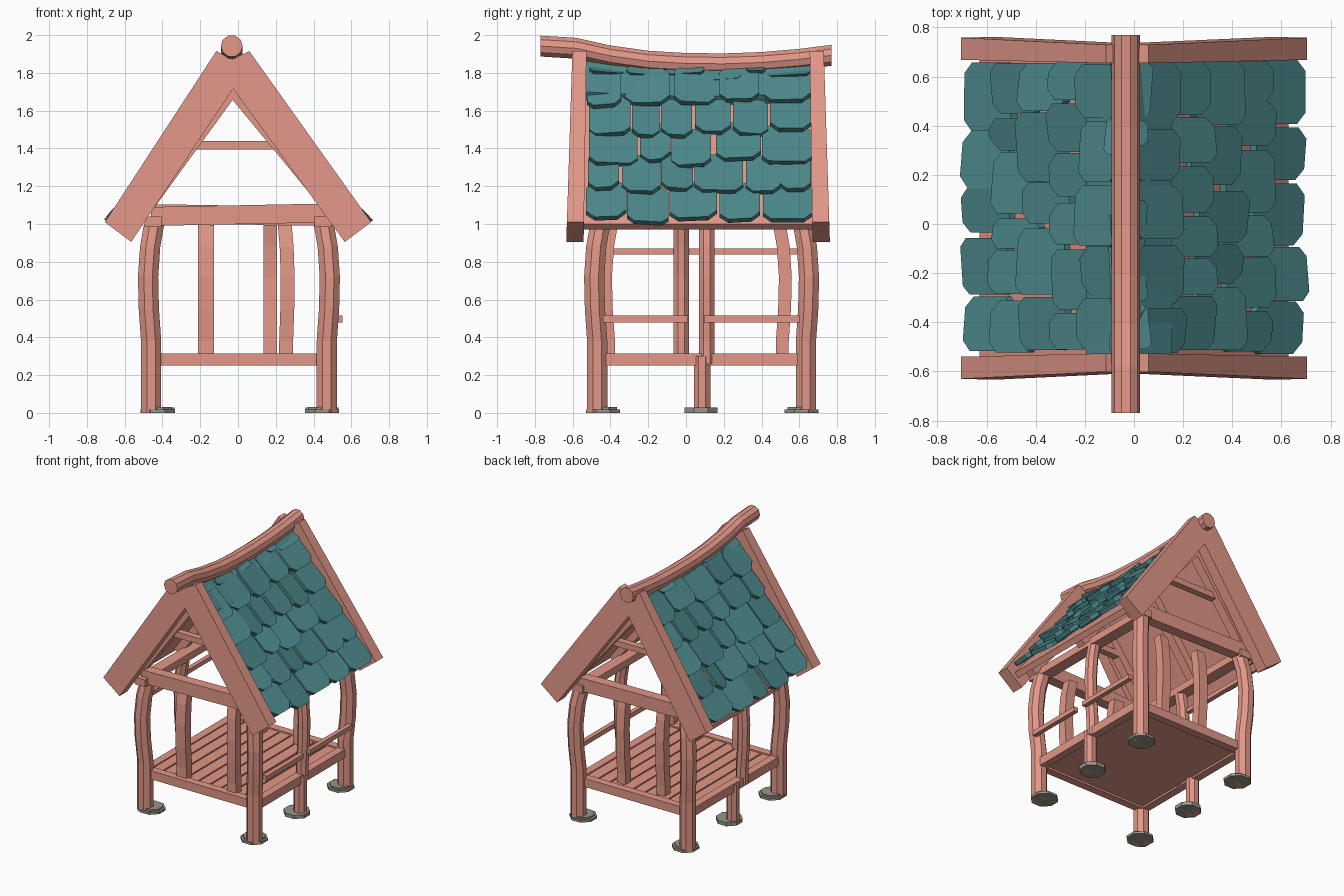
import bpy, bmesh, math, random
from mathutils import Vector

random.seed(4)
if bpy.data.objects.get("Cube"):
    bpy.data.objects.remove(bpy.data.objects["Cube"], do_unlink=True)


def material(name, rgb):
    m = bpy.data.materials.new(name)
    m.use_nodes = True
    m.diffuse_color = (*rgb, 1)
    m.node_tree.nodes["Principled BSDF"].inputs["Base Color"].default_value = (*rgb, 1)
    return m


WOOD = material("rosy wood", (0.76, 0.31, 0.245))
TEAL = material("teal shingle", (0.075, 0.255, 0.265))
STONE = material("grey stone", (0.32, 0.3, 0.24))


def part(name, mat, *lofts):
    """One object from lofts; each loft is a list of matching point rings."""
    bm = bmesh.new()
    for rings in lofts:
        vs = [[bm.verts.new(p) for p in ring] for ring in rings]
        n = len(vs[0])
        for a, b in zip(vs, vs[1:]):
            for i in range(n):
                j = (i + 1) % n
                bm.faces.new((a[i], a[j], b[j], b[i]))
        bm.faces.new(vs[0][::-1])
        bm.faces.new(vs[-1])
    bmesh.ops.recalc_face_normals(bm, faces=bm.faces)
    me = bpy.data.meshes.new(name)
    bm.to_mesh(me)
    bm.free()
    me.materials.append(mat)
    bpy.context.collection.objects.link(bpy.data.objects.new(name, me))


def box(x0, x1, y0, y1, z0, z1):
    return [[(x0, y0, z), (x1, y0, z), (x1, y1, z), (x0, y1, z)] for z in (z0, z1)]


def bar(a, b, w, h):
    """Straight bar between two points, w wide and h tall."""
    a, b = Vector(a), Vector(b)
    side = (b - a).cross(Vector((0, 0, 1))).normalized() * w / 2
    up = side.cross(b - a).normalized() * h / 2
    return [[p + side + up, p - side + up, p - side - up, p + side - up] for p in (a, b)]


def column(path, rx, ry, n):
    """Upright loft of n-gons centred on the path points."""
    turn = math.pi / n
    return [[(x + rx * math.cos(turn + i * math.tau / n),
              y + ry * math.sin(turn + i * math.tau / n), z) for i in range(n)]
            for x, y, z in path]


# Bowed corner posts, and the stones below them
BOW = ((0, 0), (0.38, 0), (0.55, 0.012), (0.72, 0.016), (0.88, 0.005), (0.995, -0.015))
XL, XR, YF, YB = -0.46, 0.47, -0.47, 0.635
for px, sx, xn, stone_x in ((XL, -1, "right", -0.425), (XR, 1, "left", 0.445)):
    for py, sy, yn, stone_y in ((YF, -1, "front", -0.44), (YB, 1, "back", 0.612)):
        path = [(px + sx * o, py + sy * o, z) for z, o in BOW]
        part(f"{yn}_{xn}_post", WOOD, column(path, 0.058, 0.058, 8))
        part(f"{yn}_{xn}_stone", STONE,
             column([(stone_x, stone_y, z) for z in (0, 0.018)], 0.098, 0.098, 8),
             column([(stone_x, stone_y, z) for z in (0.018, 0.03)], 0.08, 0.08, 8))
    part(f"{xn}_middle_stone", STONE, column([(stone_x, 0.08, 0), (stone_x, 0.08, 0.028)], 0.095, 0.095, 8))
    part(f"{xn}_middle_stub", WOOD, column([(px, 0.085, 0), (px, 0.085, 0.3)], 0.047, 0.047, 8))

# Middle wall posts
for name, x, y in (("left_middle_post", XR, 0.11), ("right_middle_post", XL, -0.025)):
    s = 1 if x > 0 else -1
    path = [(x, y, 0.26)] + [(x + s * o, y, z) for z, o in BOW[1:]]
    part(name, WOOD, column(path, 0.045, 0.045, 8))

# Bowed gable balusters
for name, x, y, s, w in (("front_baluster_a", -0.17, -0.41, -1, 0.06), ("front_baluster_b", 0.255, -0.41, -1, 0.052),
                         ("back_baluster_a", -0.165, 0.51, 1, 0.052), ("back_baluster_b", 0.17, 0.51, 1, 0.05)):
    lean = 0.5 if x > 0.2 else 0
    path = [(x, y, 0.28)] + [(x + lean * o, y + s * o, z) for z, o in BOW[1:]]
    part(name, WOOD, column(path, w, 0.048, 4))

# Floor frame and deck planks
part("floor_frame", WOOD,
     box(-0.46, 0.47, -0.48, -0.42, 0.25, 0.315), box(-0.46, 0.47, 0.58, 0.64, 0.25, 0.315),
     box(-0.49, -0.43, -0.47, 0.63, 0.25, 0.315), box(0.44, 0.5, -0.47, 0.63, 0.25, 0.315))
part("floor_base", WOOD, box(-0.44, 0.45, -0.43, 0.6, 0.265, 0.285))
pitch = 0.89 / 9
part("floor_planks", WOOD, *[box(-0.44 + i * pitch, -0.44 + (i + 0.88) * pitch, -0.43, 0.59, 0.28, 0.305)
                             for i in range(9)])

# Side rails, wall plates, tie beams and collar beams
part("left_rail", WOOD, *[bar((0.535, a, 0.497), (0.535, b, 0.497), 0.035, 0.035)
                          for a, b in ((-0.44, 0.01), (0.095, 0.6))])
part("right_rail", WOOD, *[bar((-0.48, a, 0.855), (-0.48, b, 0.855), 0.035, 0.032)
                           for a, b in ((-0.45, -0.02), (-0.02, 0.62))])
part("wall_plates", WOOD, *[box(x - 0.045, x + 0.045, -0.55, 0.68, 0.985, 1.04) for x in (-0.45, 0.45)])
part("front_tie_beam", WOOD, bar((-0.46, -0.475, 1.04), (0.46, -0.475, 1.058), 0.08, 0.1))
part("back_tie_beam", WOOD, bar((-0.46, 0.62, 1.055), (0.46, 0.62, 1.04), 0.08, 0.1))
part("collar_beams", WOOD, *[bar((-0.26, y, 1.417), (0.21, y, 1.417), 0.05, 0.045) for y in (-0.45, 0.6)])

# Gable boards, leaning slightly outward towards the eaves
RIDGE_X = -0.03
for yn, y, s in (("front", -0.527, -1), ("back", 0.655, 1)):
    for xn, pts in (("right", ((-0.705, 1.01), (-0.565, 0.905), (0.03, 1.8), (-0.02, 1.868), (-0.115, 1.915))),
                    ("left", ((0.705, 1.01), (0.565, 0.905), (-0.08, 1.79), (-0.04, 1.868), (0.06, 1.915)))):
        ring = [[(x, y + s * (t + lean * (1.9 - z)), z) for x, z in pts]
                for t, lean in ((0, 0.015), (0.075, 0.032))]
        part(f"{yn}_{xn}_gable_board", WOOD, ring)

# Swaybacked ridge log
log = []
for y, z in ((-0.77, 1.942), (-0.58, 1.93), (-0.4, 1.89), (-0.2, 1.862), (0, 1.85),
             (0.2, 1.848), (0.4, 1.855), (0.6, 1.872), (0.77, 1.893)):
    log.append([(RIDGE_X - 0.003 + 0.058 * math.cos(i * math.tau / 10), y, z + 0.058 * math.sin(i * math.tau / 10))
                for i in range(10)])
part("ridge_log", WOOD, log)


# Roof deck and ridge cap, chevrons running front to back
def chevron(ys, half, drop, top, thick, dip=0):
    return [[(RIDGE_X - half[0], y, top - drop - d), (RIDGE_X, y, top - d), (RIDGE_X + half[1], y, top - drop - d),
             (RIDGE_X + half[1] - 0.03, y, top - drop - thick / 2 - d), (RIDGE_X, y, top - thick - d),
             (RIDGE_X - half[0] + 0.03, y, top - drop - thick / 2 - d)]
            for y in ys for d in [dip * (1 - ((y - 0.1) / 0.6) ** 2)]]


part("roof_deck", WOOD, chevron((-0.55, 0.68), (0.6, 0.66), 0.82, 1.82, 0.06))
part("ridge_cap", TEAL, chevron((-0.53, -0.3, -0.1, 0.1, 0.3, 0.5, 0.66), (0.165, 0.185), 0.175, 1.872, 0.09, 0.02))

# Rafters under the deck
part("rafters", WOOD, *[bar((x, y, 0.995), (RIDGE_X, y, 1.71), 0.07, 0.065)
                        for y in (-0.46, 0.075, 0.62) for x in (-0.55, 0.56)])

# Overlapping shingles with clipped corners, uneven by design
for name, s, run in (("left_shingles", 1, 0.67), ("right_shingles", -1, 0.61)):
    eave = Vector((RIDGE_X + s * run, 0, 0.985))
    slope = Vector((RIDGE_X, 0, 1.82)) - eave
    up = slope.normalized()
    out = Vector((s * up.z, 0, abs(up.x)))
    tiles = []
    for row in range(6):
        last = row == 5
        count = 5 + row % 2
        cuts = [-0.525 + 1.19 * (k + (random.uniform(-0.2, 0.2) if 0 < k < count else 0)) / count
                for k in range(count + 1)]
        for a, b in zip(cuts, cuts[1:]):
            y0, y1 = a + random.uniform(-0.005, 0.016), b - random.uniform(-0.005, 0.016)
            u0 = row * 0.2 - 0.008 + random.uniform(-0.025, 0.025)
            u1 = min(u0 + 0.27, slope.length - 0.01)
            c = 0.02 if last else random.uniform(0.035, 0.05)
            skew = random.uniform(-0.014, 0.014)
            low = 0.022 + random.uniform(-0.012, 0.012) if last else 0.04
            fade = 0.05 if last else 0.27
            outline = ((y0, u0 + c), (y0 + c, u0), (y1 - c, u0), (y1, u0 + c),
                       (y1, u1 - c), (y1 - c, u1), (y0 + c, u1), (y0, u1 - c))
            rings = []
            for thick in (0, 0.032):
                ring = []
                for y, u in outline:
                    h = low * (1 - (u - u0) / fade) + thick + skew * (2 * (y - y0) / (y1 - y0) - 1)
                    ring.append(eave + up * u + out * h + Vector((0, y, 0)))
                rings.append(ring)
            tiles.append(rings)
    part(name, TEAL, *tiles)
